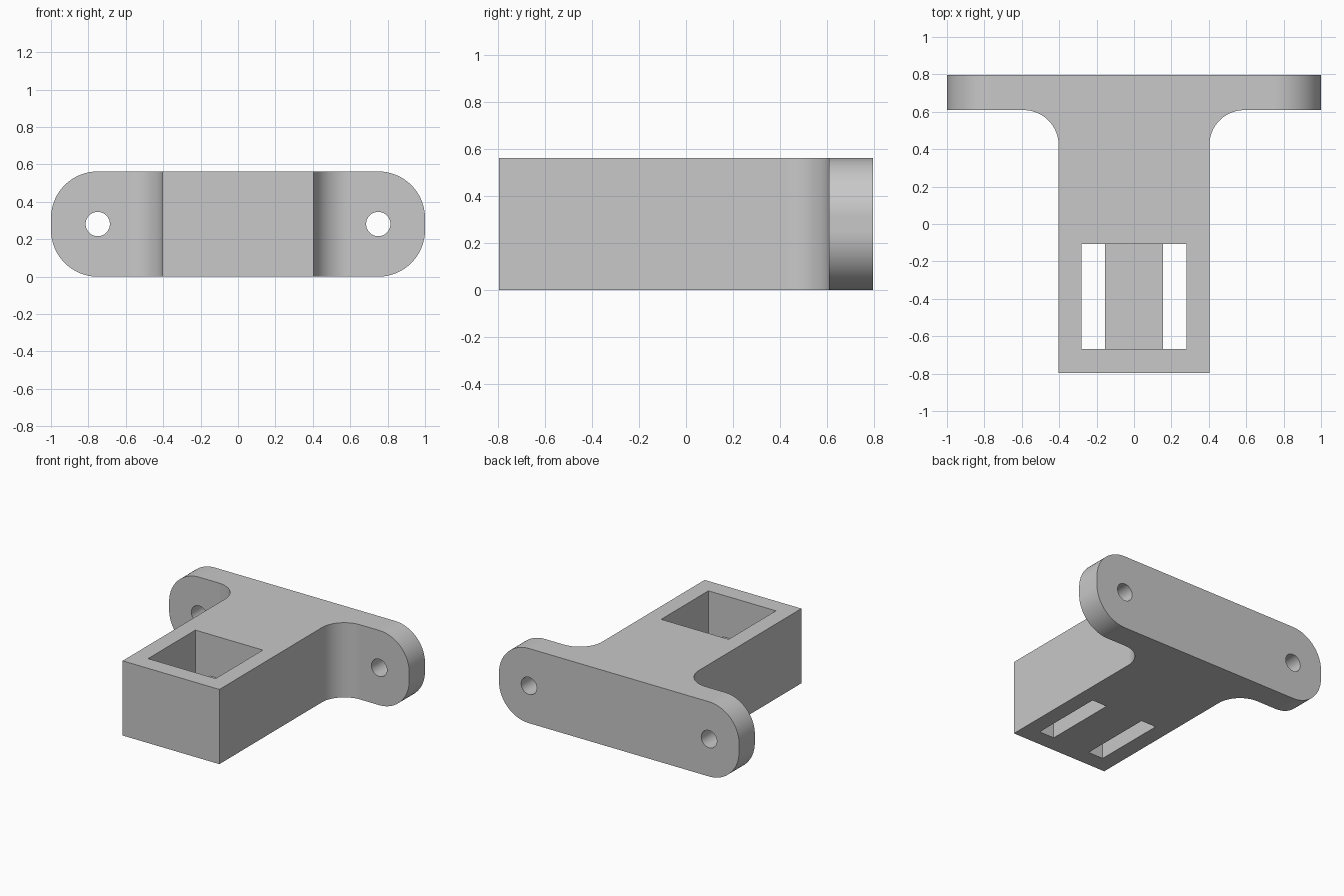
import bpy
import bmesh
import math
from mathutils import Vector

cube = bpy.data.objects.get("Cube")
if cube:
    bpy.data.objects.remove(cube, do_unlink=True)

# Main dimensions
HEIGHT = 0.5625
BACK = 0.797
FLANGE_FRONT = 0.609
ARM = 0.403
FILLET = 0.1875
END_RADIUS = 0.25
HOLE_X = 0.75
HOLE_RADIUS = 0.065
POCKET = 0.281
BAR = 0.156
FLOOR = 0.25

grey = bpy.data.materials.new("plain grey")
grey.use_nodes = True
colour = (0.58, 0.58, 0.58, 1)
grey.diffuse_color = colour
grey.node_tree.nodes["Principled BSDF"].inputs["Base Color"].default_value = colour


def arc(cx, cy, r, start, end, steps=24):
    angles = [math.radians(start + (end - start) * i / steps) for i in range(steps + 1)]
    return [(cx + r * math.cos(a), cy + r * math.sin(a)) for a in angles]


def mirrored(half):
    """Close a right-hand half profile with its mirror image."""
    return half + [(-x, y) for x, y in reversed(half)]


def extrude(name, profile, axis, low, high):
    """Extrude a profile along z, or an x-z profile along y."""
    def place(u, v, d):
        return (u, v, d) if axis == "z" else (u, d, v)
    bm = bmesh.new()
    face = bm.faces.new([bm.verts.new(place(u, v, low)) for u, v in profile])
    result = bmesh.ops.extrude_face_region(bm, geom=[face])
    moved = [g for g in result["geom"] if isinstance(g, bmesh.types.BMVert)]
    bmesh.ops.translate(bm, verts=moved, vec=Vector(place(0, 0, high - low)))
    bmesh.ops.recalc_face_normals(bm, faces=bm.faces)
    mesh = bpy.data.meshes.new(name)
    bm.to_mesh(mesh)
    bm.free()
    mesh.materials.append(grey)
    obj = bpy.data.objects.new(name, mesh)
    bpy.context.collection.objects.link(obj)
    return obj


def combine(target, tool, operation):
    mod = target.modifiers.new(operation, "BOOLEAN")
    mod.operation = operation
    mod.solver = "EXACT"
    mod.object = tool
    bpy.context.view_layer.objects.active = target
    bpy.ops.object.modifier_apply(modifier=mod.name)
    bpy.data.objects.remove(tool, do_unlink=True)


# T-shaped body with filleted inner corners
outline = [(ARM, -BACK)]
outline += arc(ARM + FILLET, FLANGE_FRONT - FILLET, FILLET, 180, 90)
outline += [(1.1, FLANGE_FRONT), (1.1, BACK)]
bracket = extrude("mounting_bracket", mirrored(outline), "z", -0.1, 0.7)

# Rounded ends of the flange
ends = arc(HOLE_X, END_RADIUS, END_RADIUS, -90, 0)
ends += arc(HOLE_X, HEIGHT - END_RADIUS, END_RADIUS, 0, 90)
combine(bracket, extrude("end_shape", mirrored(ends), "y", -1, 1), "INTERSECT")

# Screw holes
for side in (-1, 1):
    circle = arc(side * HOLE_X, HEIGHT / 2, HOLE_RADIUS, 0, 360, 40)[:-1]
    combine(bracket, extrude("hole_cutter", circle, "y", 0.5, 1), "DIFFERENCE")

# Square pocket with a slot through the floor on either side of a bar
pocket = [(BAR, FLOOR), (BAR, -0.1), (POCKET, -0.1), (POCKET, 0.7)]
combine(bracket, extrude("pocket_cutter", mirrored(pocket), "y", -0.668, -0.106), "DIFFERENCE")

# Smooth curves, crisp edges and flat large faces
bpy.ops.object.select_all(action="DESELECT")
bracket.select_set(True)
bpy.context.view_layer.objects.active = bracket
bpy.ops.object.shade_smooth_by_angle(angle=math.radians(30))
weighted = bracket.modifiers.new("flat_faces", "WEIGHTED_NORMAL")
weighted.keep_sharp = True
